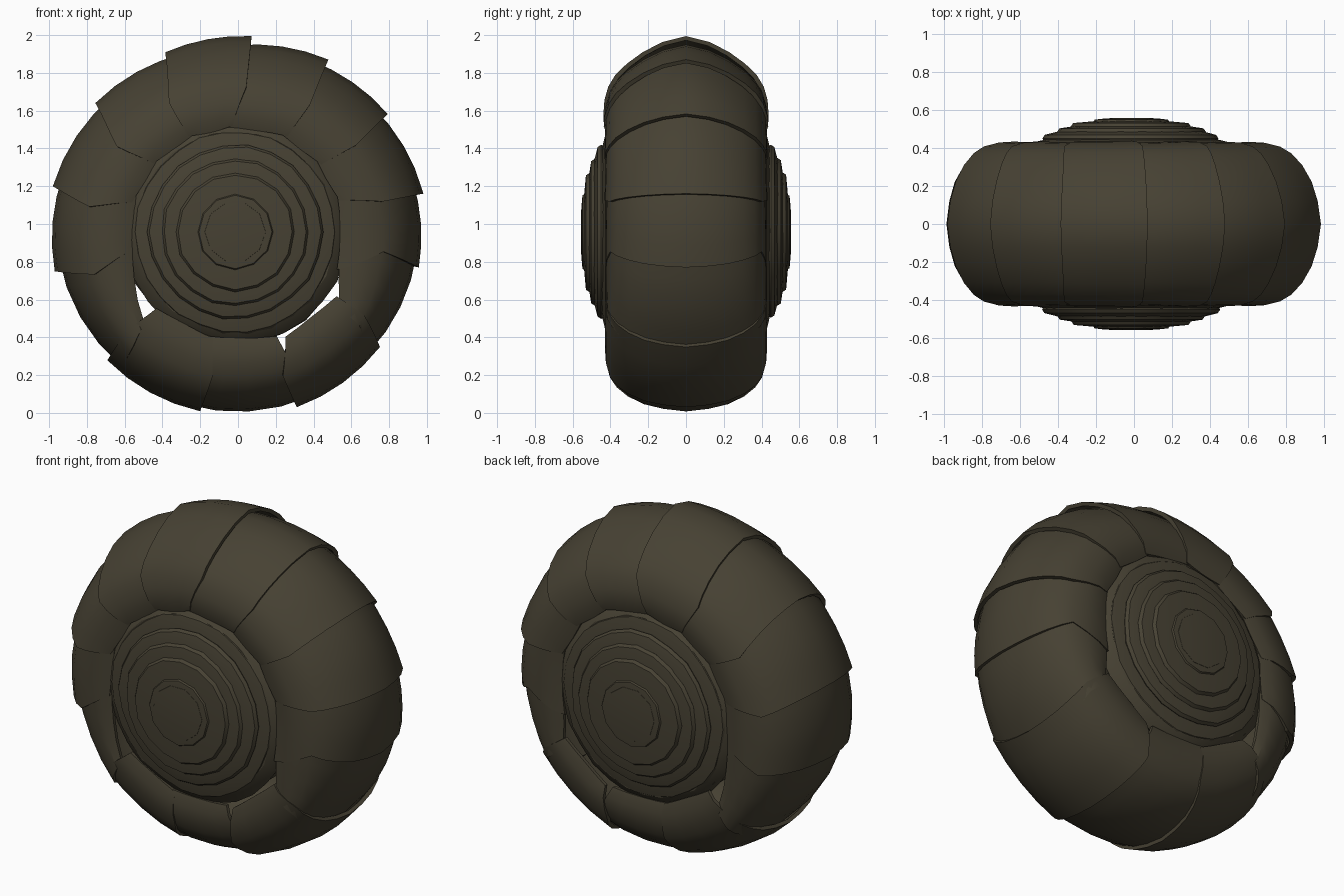
import bpy, bmesh, math, random

if "Cube" in bpy.data.objects:
    bpy.data.objects.remove(bpy.data.objects["Cube"])

random.seed(4)
CZ = 0.97                      # height of the wheel axis

mat = bpy.data.materials.new("dark olive brown")
mat.diffuse_color = (0.062, 0.053, 0.033, 1)
mat.use_nodes = True
mat.node_tree.nodes["Principled BSDF"].inputs["Base Color"].default_value = mat.diffuse_color


def finish(name, bm, angle):
    bmesh.ops.recalc_face_normals(bm, faces=bm.faces[:])
    me = bpy.data.meshes.new(name)
    bm.to_mesh(me)
    bm.free()
    me.materials.append(mat)
    ob = bpy.data.objects.new(name, me)
    bpy.context.collection.objects.link(ob)
    bpy.ops.object.select_all(action='DESELECT')
    ob.select_set(True)
    bpy.context.view_layer.objects.active = ob
    bpy.ops.object.shade_smooth_by_angle(angle=math.radians(angle))
    return ob


# Half cross-section of a shell plate: (fraction from rim to inner edge, y)
HALF = [(0, 0), (0.035, 0.12), (0.10, 0.22), (0.21, 0.305), (0.34, 0.365),
        (0.48, 0.40), (0.66, 0.42), (0.84, 0.425), (1, 0.405)]
SECTION = [(f, -y) for f, y in reversed(HALF[1:])] + HALF


def edge_angle(edge, f):
    """Angle of a plate edge, bending from rim to middle to inner end."""
    o, m, i = edge[:3]
    return o + (m - o) * f / 0.5 if f < 0.5 else m + (i - m) * (f - 0.5) / 0.5


def plate(name, a, b, steps=4, thick=0.022):
    """Arched plate between two edges (rim, middle, inner angle, rim r, inner r)."""
    bm = bmesh.new()
    layers = []
    for depth in (0, thick):
        grid = []
        for k in range(steps + 1):
            t = k / steps
            row = []
            for f, y in SECTION:
                ang = math.radians(edge_angle(a, f) * (1 - t) + edge_angle(b, f) * t)
                ro = a[3] * (1 - t) + b[3] * t
                ri = a[4] * (1 - t) + b[4] * t - 0.022 * math.sin(math.pi * t)
                flare = 1 + 0.5 * (ro - 0.97)
                # upper plates have rounder shoulders
                rnd = 0.10 * max(0, math.sin(ang)) * math.sin(math.pi * math.sqrt(f)) * (1 - math.exp(-22 * f))
                r = ro + (ri - ro) * (f + rnd) - depth * (1 - f)
                yy = y * flare * (1 - depth / 0.43)
                row.append(bm.verts.new((r * math.cos(ang), yy, CZ + r * math.sin(ang))))
            grid.append(row)
        layers.append(grid)
        for k in range(steps):
            for j in range(len(SECTION) - 1):
                bm.faces.new((grid[k][j], grid[k + 1][j], grid[k + 1][j + 1], grid[k][j + 1]))
    # rim walls joining outer and inner skins
    g, h = layers
    n = len(SECTION)
    loop = ([(0, j) for j in range(n)] + [(k, n - 1) for k in range(1, steps + 1)]
            + [(steps, j) for j in range(n - 2, -1, -1)] + [(k, 0) for k in range(steps - 1, 0, -1)])
    for (k, j), (k2, j2) in zip(loop, loop[1:] + loop[:1]):
        bm.faces.new((g[k][j], g[k2][j2], h[k2][j2], h[k][j]))
    return finish(name, bm, 30)


# Overlapping plates, clockwise from the top; tucked ends run under the neighbour
PLATES = [
    ((112.3, 118.8, 118, 1.015, 0.56), (86, 86.7, 93, 1.027, 0.55)),
    ((91, 92, 98, 0.975, 0.55), (62, 60, 62, 1.02, 0.56)),
    ((67, 65, 67, 0.975, 0.56), (37.7, 35.5, 38, 1.002, 0.56)),
    ((43, 41, 43, 0.965, 0.56), (11, 11, 16, 1.0, 0.56)),
    ((16, 16, 21, 0.96, 0.56), (-11.8, -8.5, -22, 0.978, 0.565)),
    ((-7, -4, -16, 0.955, 0.56), (-44, -38, -38, 0.95, 0.68)),
    ((-39.6, -34, -34, 0.975, 0.63), (-71.7, -73, -66, 0.99, 0.62)),
    ((-66, -68, -70, 0.963, 0.60), (-107, -105, -108, 0.965, 0.59)),
    ((-101.8, -99.8, -103, 0.982, 0.59), (-135, -137.8, -136, 0.978, 0.60)),
    ((-130, -132, -135, 0.95, 0.70), (-172, -168, -174, 0.96, 0.56)),
    ((-167.2, -162.5, -169, 0.995, 0.58), (-198, -193, -199, 0.97, 0.57)),
    ((-193.2, -188.6, -194.4, 1.007, 0.58), (-227, -219, -223, 0.97, 0.57)),
    ((-221.6, -214.2, -218, 1.01, 0.57), (-253, -247, -247, 0.975, 0.56)),
]
for i, (a, b) in enumerate(PLATES):
    plate(f"rim_plate_{i + 1}", a, b)


def lathe(name, profile, sides, angle=28, wobble=0.0):
    """Solid turned round the y axis from (radius, y) points; ends are capped."""
    bm = bmesh.new()
    off = [1 + random.uniform(-wobble, wobble) for _ in range(sides)]
    rings = []
    for r, y in profile:
        rings.append([bm.verts.new((-0.015 + r * off[k] * math.cos(2 * math.pi * k / sides), y,
                                    0.958 + r * off[k] * math.sin(2 * math.pi * k / sides)))
                      for k in range(sides)])
    for p, q in zip(rings, rings[1:]):
        for k in range(sides):
            bm.faces.new((p[k], p[k - 1], q[k - 1], q[k]))
    bm.faces.new(rings[0])
    bm.faces.new(rings[-1])
    return finish(name, bm, angle)


# Core barrel joining both hubs
lathe("core_barrel", [(0.57, -0.39), (0.57, 0.39)], 28)

# Stepped coil rings on each side: outer r, inner r, outer y, inner y, sides
RINGS = [(0.594, 0.53, 0.385, 0.42, 28), (0.54, 0.44, 0.425, 0.446, 26),
         (0.462, 0.38, 0.468, 0.486, 22), (0.39, 0.30, 0.502, 0.514, 20),
         (0.315, 0.19, 0.530, 0.540, 16), (0.205, 0.165, 0.548, 0.551, 12),
         (0.172, 0.09, 0.552, 0.557, 10)]
for side, label in ((-1, "front"), (1, "back")):
    for i, (ro, ri, yo, yi, n) in enumerate(RINGS):
        lathe(f"{label}_hub_ring_{i + 1}",
              [(ro - 0.015, side * (yo - 0.05)), (ro, side * (yo - 0.018)),
               (ro - 0.012, side * yo), (ri, side * yi)], n, 28, 0.012)
